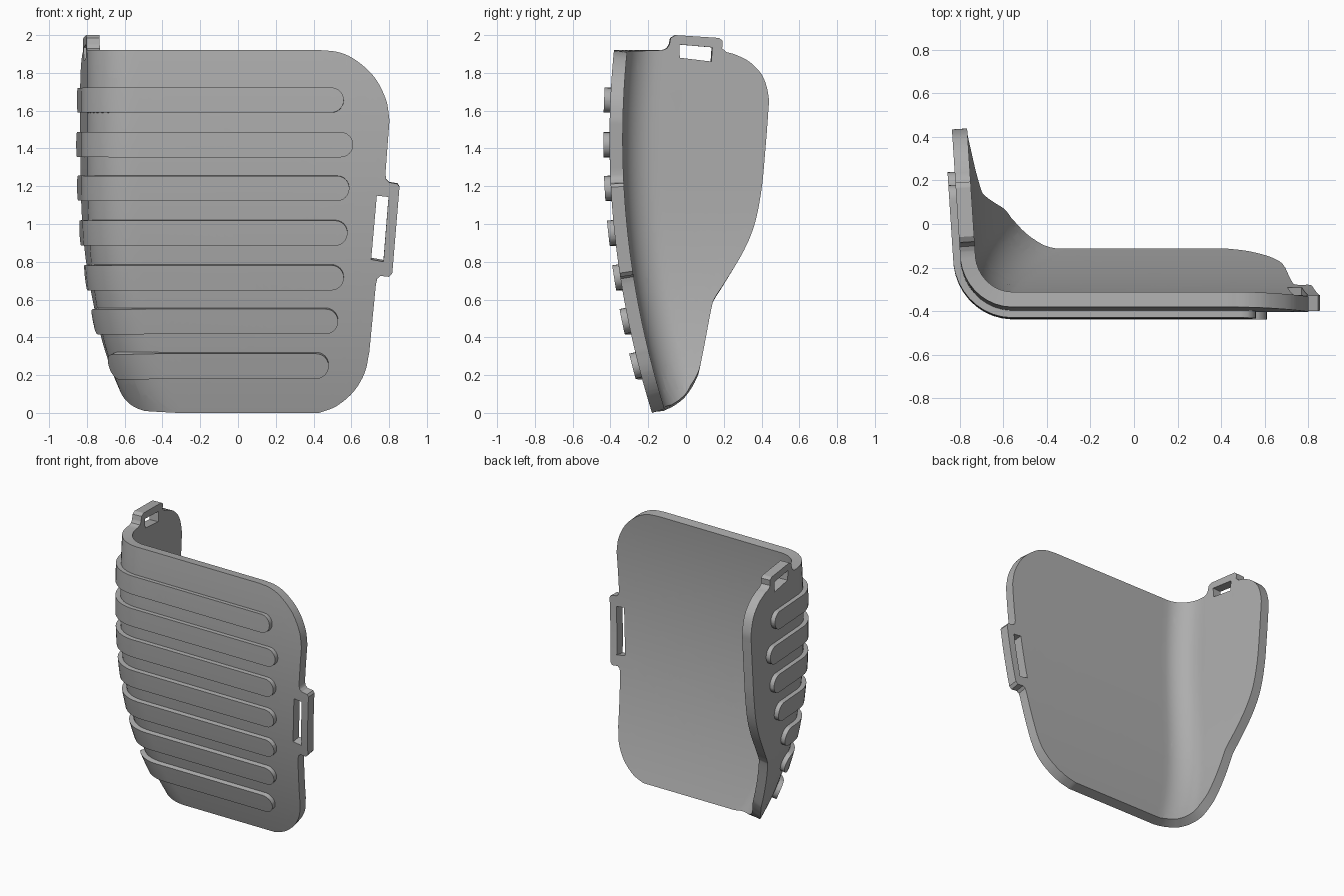
import bpy, bmesh
from math import acos, cos, sin, pi
from mathutils import Vector

cube = bpy.data.objects.get("Cube")
if cube:
    bpy.data.objects.remove(cube, do_unlink=True)

grey = bpy.data.materials.new("plain_grey")
grey.use_nodes = True
grey.diffuse_color = (0.42, 0.42, 0.42, 1)
grey.node_tree.nodes["Principled BSDF"].inputs["Base Color"].default_value = (0.42, 0.42, 0.42, 1)

R = 0.25          # bend radius
THICK = 0.07      # wall thickness


# Curved outer surface: u runs along the bent section, z is height
def front_y(z):
    return -0.405 + 0.107 * (z - 1.45) ** 2


def side_x(z):
    return -0.808 + 0.078 * max(0, 1.45 - z) ** 3


def surface(u, z):
    yf, xs = front_y(z), side_x(z)
    xc = xs + R
    if u >= 0:
        return Vector((u, yf, z))
    if u >= -0.5:
        return Vector((-2 * u * xc, yf, z))
    yc = yf + R
    if u >= -0.9:
        t = (-0.5 - u) / 0.4 * pi / 2
        return Vector((xc - (R + 0.065 * yc) * sin(t), yc - R * cos(t), z))
    y = yc - 0.9 - u
    return Vector((xs - 0.065 * y, y, z))


def bent(u, z, d):
    e = 0.004
    du = surface(u + e, z) - surface(u - e, z)
    dz = surface(u, z + e) - surface(u, z - e)
    return surface(u, z) + du.cross(dz).normalized() * d


def side(y, z):
    """Flat coordinates of a point on the side wall given by depth and height."""
    a = (y - front_y(z)) / R
    u = -0.5 - 0.4 * acos(1 - a) / (pi / 2) if a < 1 else -0.9 - R * (a - 1)
    return (u, z)


def smooth(pts, n=5):
    """Catmull-Rom curve through points."""
    p = [Vector(q) for q in pts]
    p = [2 * p[0] - p[1]] + p + [2 * p[-1] - p[-2]]
    out = []
    for a, b, c, d in zip(p, p[1:], p[2:], p[3:]):
        for i in range(n):
            t = i / n
            out.append(0.5 * (2 * b + (c - a) * t + (2 * a - 5 * b + 4 * c - d) * t * t
                              + (3 * b - a - 3 * c + d) * t ** 3))
    return [tuple(q) for q in out] + [tuple(pts[-1])]


def wrapped_plate(name, loops, d_in, d_out):
    """Fill a flat outline with holes, cut it to a grid, bend it and give it thickness."""
    bm = bmesh.new()
    for loop in loops:
        vs = [bm.verts.new((u, z, 0)) for u, z in loop]
        for a, b in zip(vs, vs[1:] + vs[:1]):
            bm.edges.new((a, b))
    bmesh.ops.triangle_fill(bm, edges=bm.edges[:], use_beauty=True, normal=(0, 0, 1))
    for axis, start, step, count in ((0, -1.587, 0.04, 62), (1, 0.033, 0.06, 33)):
        normal = Vector((1 - axis, axis, 0))
        for i in range(count):
            bmesh.ops.bisect_plane(bm, geom=bm.verts[:] + bm.edges[:] + bm.faces[:],
                                   plane_co=normal * (start + step * i), plane_no=normal)
    loose = []
    for e in bm.edges:
        delta = e.verts[0].co - e.verts[1].co
        if len(e.link_faces) == 2 and min(abs(delta.x), abs(delta.y)) > 1e-5:
            loose.append(e)
    bmesh.ops.dissolve_edges(bm, edges=loose, use_verts=False)
    # Back layer and rim
    faces = bm.faces[:]
    rim = [e for e in bm.edges if len(e.link_faces) == 1]
    back = {}
    for v in bm.verts[:]:
        u, z = v.co.x, v.co.y
        back[v] = bm.verts.new(bent(u, z, d_in))
        v.co = bent(u, z, d_out)
    for f in faces:
        bm.faces.new([back[v] for v in reversed(f.verts)])
    for e in rim:
        a, b = e.verts
        bm.faces.new((a, b, back[b], back[a]))
    bmesh.ops.recalc_face_normals(bm, faces=bm.faces[:])
    mesh = bpy.data.meshes.new(name)
    bm.to_mesh(mesh)
    bm.free()
    mesh.materials.append(grey)
    obj = bpy.data.objects.new(name, mesh)
    bpy.context.collection.objects.link(obj)
    bpy.ops.object.select_all(action="DESELECT")
    obj.select_set(True)
    bpy.context.view_layer.objects.active = obj
    bpy.ops.object.shade_smooth_by_angle(angle=0.6)


# Shell outline: front panel, strap tabs, side panel
lower_corner = smooth([(0.43, 0), (0.52, 0.035), (0.61, 0.11), (0.67, 0.21), (0.695, 0.32)])
front_tab = [(0.73, 0.68), (0.737, 0.71), (0.755, 0.725), (0.8, 0.72), (0.817, 0.74),
             (0.855, 1.195), (0.845, 1.212), (0.8, 1.22), (0.785, 1.235), (0.78, 1.26)]
upper_corner = smooth([(0.802, 1.55), (0.783, 1.66), (0.72, 1.78), (0.62, 1.87),
                       (0.53, 1.91), (0.44, 1.92)])
side_tab = [side(*p) for p in [(-0.13, 1.92), (-0.105, 1.93), (-0.092, 1.95), (-0.085, 1.985),
                               (-0.06, 2.0), (0.17, 1.985), (0.19, 1.97), (0.187, 1.93), (0.21, 1.91)]]
side_edge = [side(*p) for p in smooth([
    (0.25, 1.9), (0.33, 1.86), (0.4, 1.785), (0.432, 1.68), (0.43, 1.58), (0.412, 1.35), (0.395, 1.18),
    (0.36, 1.0), (0.3, 0.85), (0.2, 0.68), (0.15, 0.6), (0.13, 0.54), (0.08, 0.27), (0.055, 0.18),
    (0, 0.09), (-0.06, 0.04), (-0.12, 0.01)])]
outline = lower_corner + front_tab + upper_corner + side_tab + side_edge + [(-0.5, 0)]

# Strap slots
front_slot = [(0.735, 1.15), (0.797, 1.143), (0.77, 0.8), (0.705, 0.812)]
side_slot = [side(*p) for p in [(-0.04, 1.95), (0.135, 1.935), (0.13, 1.86), (-0.037, 1.88)]]
wrapped_plate("shell", [outline, front_slot, side_slot], -THICK, 0)

# Raised round-ended ribs: height, front end x, side end y
ribs = [(1.655, 0.56, 0.18), (1.42, 0.61, 0.24), (1.19, 0.59, 0.19), (0.955, 0.58, 0.12),
        (0.72, 0.56, 0.0), (0.49, 0.53, -0.06), (0.255, 0.48, -0.1)]
r = 0.066
for n, (z, x_end, y_end) in enumerate(ribs):
    u_end = side(y_end, z)[0]
    arc = [-pi / 2 + pi * i / 12 for i in range(13)]
    loop = [(x_end - r + r * cos(a), z + r * sin(a)) for a in arc]
    loop += [(u_end + r - r * cos(a), z - r * sin(a)) for a in arc]
    wrapped_plate(f"rib_{n + 1}", [loop], -0.02, 0.033)
